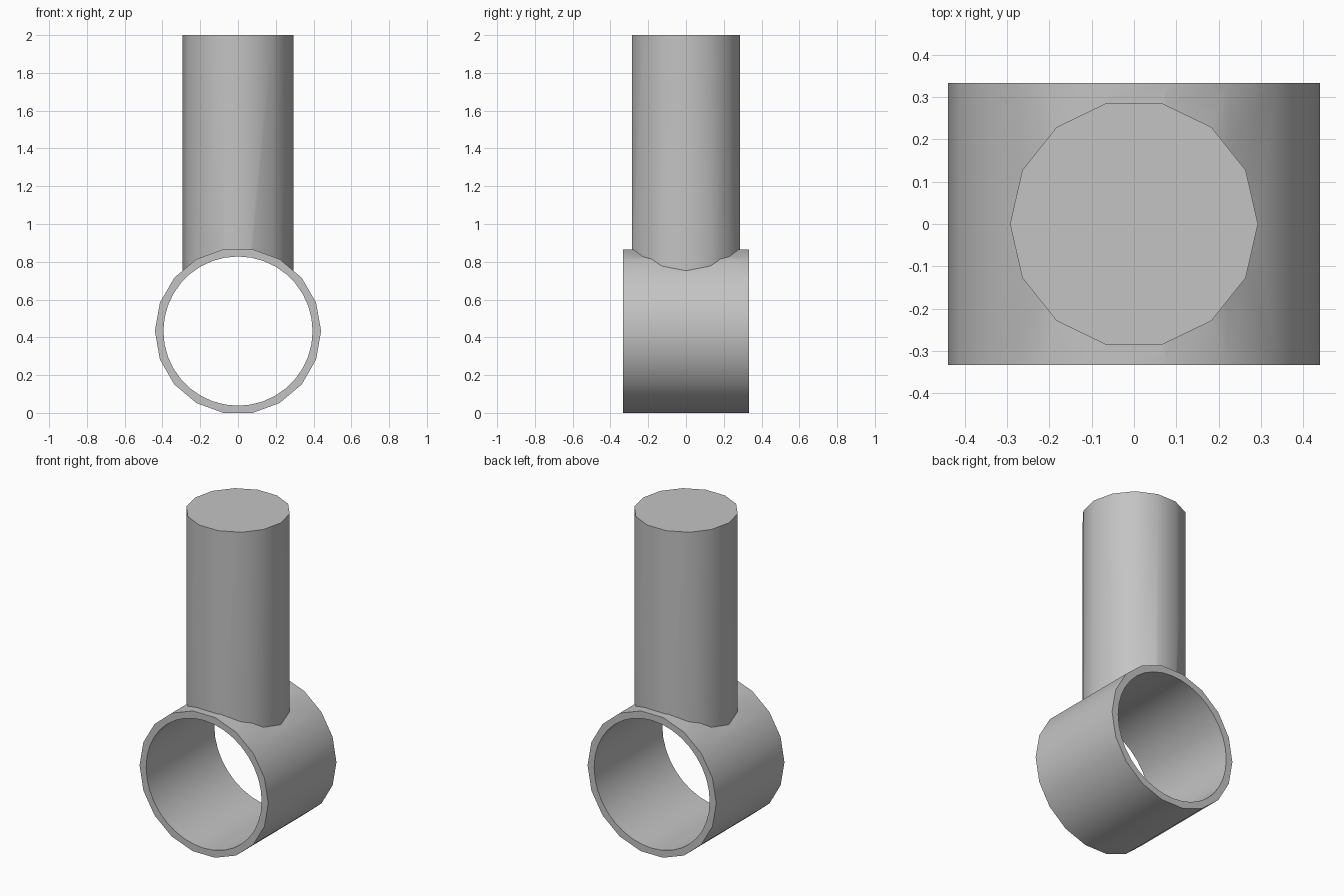
import bpy
import bmesh
from math import cos, sin, pi, radians
from mathutils import Matrix, Vector

cube = bpy.data.objects.get("Cube")
if cube:
    bpy.data.objects.remove(cube, do_unlink=True)

RING_Z = 0.433      # height of the ring axis
RING_R = 0.44
BORE_R = 0.395
DEPTH = 0.666       # ring length along y
STEM_R = 0.293

# One plain grey for the whole part
grey = bpy.data.materials.new("plain_grey")
grey.use_nodes = True
colour = (0.55, 0.55, 0.55, 1)
grey.diffuse_color = colour
grey.node_tree.nodes["Principled BSDF"].inputs["Base Color"].default_value = colour


def prism(name, radius, sides, bottom, top, matrix=Matrix()):
    """Closed prism along local z, with a corner on the local x axis."""
    bm = bmesh.new()
    ring = [bm.verts.new((radius * cos(2 * pi * i / sides),
                          radius * sin(2 * pi * i / sides), bottom))
            for i in range(sides)]
    base = bm.faces.new(ring)
    cap = bmesh.ops.extrude_face_region(bm, geom=[base])
    moved = [v for v in cap["geom"] if isinstance(v, bmesh.types.BMVert)]
    bmesh.ops.translate(bm, verts=moved, vec=Vector((0, 0, top - bottom)))
    bmesh.ops.recalc_face_normals(bm, faces=bm.faces)
    bm.transform(matrix)
    mesh = bpy.data.meshes.new(name)
    bm.to_mesh(mesh)
    bm.free()
    mesh.materials.append(grey)
    obj = bpy.data.objects.new(name, mesh)
    bpy.context.collection.objects.link(obj)
    return obj


def combine(target, other, operation):
    """Apply a boolean and remove the helper."""
    mod = target.modifiers.new(operation.lower(), "BOOLEAN")
    mod.operation = operation
    mod.solver = "EXACT"
    mod.object = other
    bpy.context.view_layer.objects.active = target
    bpy.ops.object.modifier_apply(modifier=mod.name)
    bpy.data.objects.remove(other, do_unlink=True)


# Ring lies along y
along_y = Matrix.Translation((0, 0, RING_Z)) @ Matrix.Rotation(radians(90), 4, "X")
body = prism("ring_with_stem", RING_R, 18, -DEPTH / 2, DEPTH / 2, along_y)

# Upright stem joined to the ring
stem = prism("stem", STEM_R, 14, 0.55, 2.0)
combine(body, stem, "UNION")

# Bore through the ring
bore = prism("bore_cutter", BORE_R, 36, -DEPTH, DEPTH, along_y)
bore.hide_render = True
combine(body, bore, "DIFFERENCE")

# Smooth walls with crisp rims
bpy.ops.object.select_all(action="DESELECT")
body.select_set(True)
bpy.context.view_layer.objects.active = body
bpy.ops.object.shade_smooth_by_angle(angle=radians(30))
